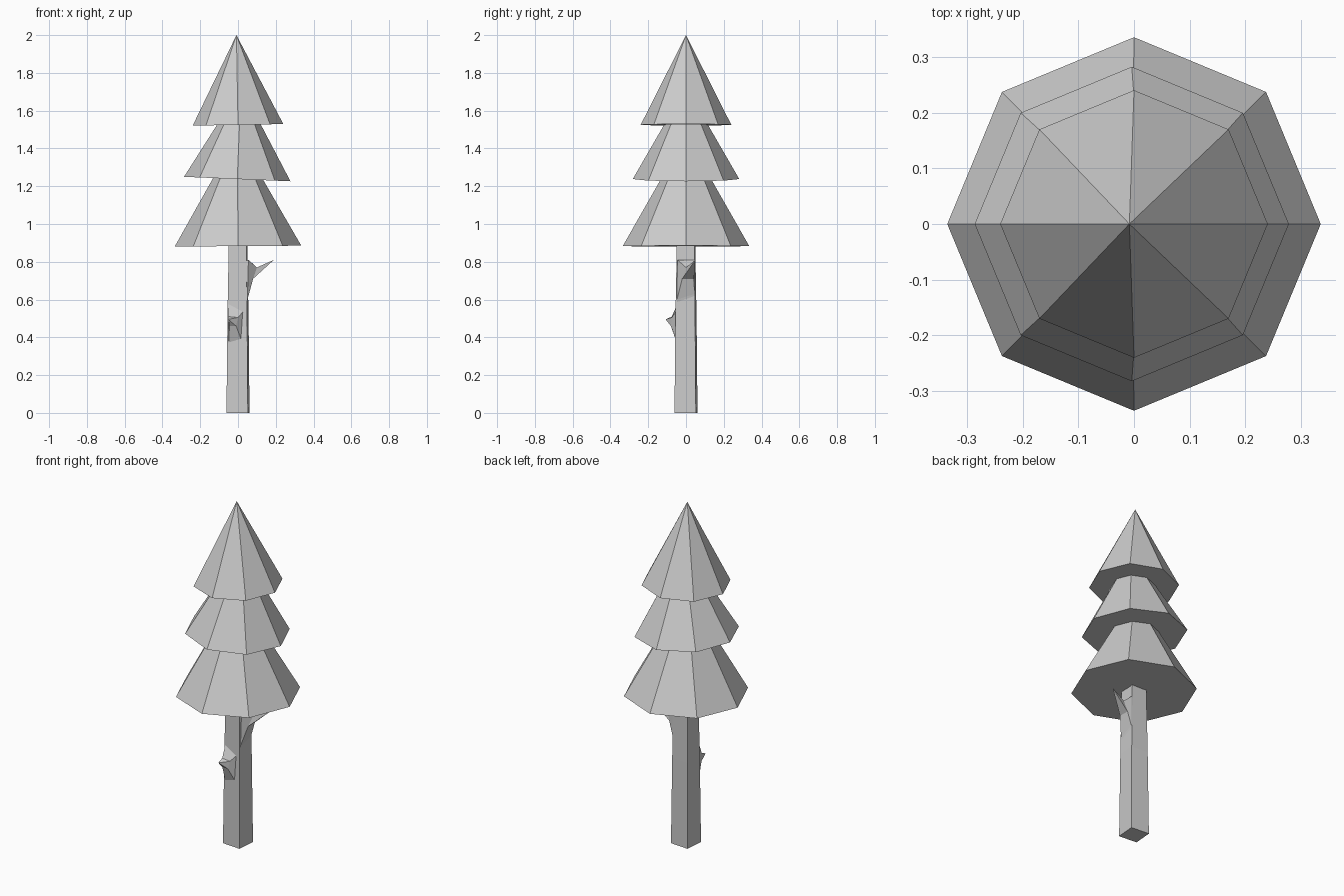
import bpy
import bmesh
from math import radians
from mathutils import Matrix

cube = bpy.data.objects.get("Cube")
if cube:
    bpy.data.objects.remove(cube, do_unlink=True)

grey = bpy.data.materials.new("plain_grey")
grey.use_nodes = True
grey.diffuse_color = (0.6, 0.6, 0.6, 1)
grey.node_tree.nodes["Principled BSDF"].inputs["Base Color"].default_value = (0.6, 0.6, 0.6, 1)


def finish(bm, name):
    bmesh.ops.recalc_face_normals(bm, faces=bm.faces)
    mesh = bpy.data.meshes.new(name)
    bm.to_mesh(mesh)
    bm.free()
    mesh.materials.append(grey)
    obj = bpy.data.objects.new(name, mesh)
    bpy.context.collection.objects.link(obj)
    return obj


def loft(name, rings, tip=None):
    """Join matching rings of points, closing with caps or a pointed tip."""
    bm = bmesh.new()
    loops = [[bm.verts.new(p) for p in ring] for ring in rings]
    n = len(rings[0])
    for a, b in zip(loops, loops[1:]):
        for i in range(n):
            j = (i + 1) % n
            bm.faces.new((a[i], a[j], b[j], b[i]))
    bm.faces.new(loops[0])
    if tip:
        end = bm.verts.new(tip)
        for i in range(n):
            bm.faces.new((loops[-1][i], loops[-1][(i + 1) % n], end))
    else:
        bm.faces.new(loops[-1])
    return finish(bm, name)


def tier(name, radius, top_radius, base, height, tilt, x=0.0):
    """Eight-sided foliage tier, tilted a little about its base centre."""
    bm = bmesh.new()
    bmesh.ops.create_cone(bm, cap_ends=True, segments=8, radius1=radius,
                          radius2=top_radius, depth=height,
                          matrix=Matrix.Translation((0, 0, height / 2)))
    bmesh.ops.remove_doubles(bm, verts=bm.verts, dist=0.0001)
    place = Matrix.Translation((x, 0, base)) @ Matrix.Rotation(radians(tilt), 4, "Y")
    bmesh.ops.transform(bm, matrix=place, verts=bm.verts)
    return finish(bm, name)


# Foliage
tier("lower_foliage", 0.335, 0.09, 0.883, 0.43, -0.4)
tier("middle_foliage", 0.282, 0.08, 1.238, 0.35, 2.4, -0.004)
tier("upper_foliage", 0.24, 0, 1.525, 0.475, -1)

# Trunk: a square post, slightly twisted and narrowing upward
def square(z, a, b):
    return [(a, -b, z), (b, a, z), (-a, b, z), (-b, -a, z)]

loft("trunk", [square(0, 0.052, 0.061), square(0.5, 0.048, 0.056),
               square(1.0, 0.043, 0.047)])

# Branch growing from the trunk's left side
loft("branch", [
    [(0.03, -0.045, 0.8), (0.03, -0.05, 0.5), (0.045, 0.045, 0.58), (0.045, 0.045, 0.81)],
    [(0.055, -0.045, 0.81), (0.05, -0.048, 0.6), (0.056, 0.045, 0.63), (0.056, 0.046, 0.81)],
    [(0.1, 0.0, 0.77), (0.08, -0.02, 0.71), (0.08, 0.042, 0.71), (0.1, 0.035, 0.77)],
], tip=(0.19, 0.05, 0.81))

# Broken stub on the trunk's front
loft("stub", [
    [(-0.05, -0.045, 0.58), (0.03, -0.05, 0.54), (0.02, -0.05, 0.38), (-0.05, -0.045, 0.36)],
    [(-0.05, -0.075, 0.51), (0.0, -0.075, 0.505), (-0.01, -0.08, 0.46), (-0.045, -0.08, 0.46)],
], tip=(-0.052, -0.108, 0.495))
